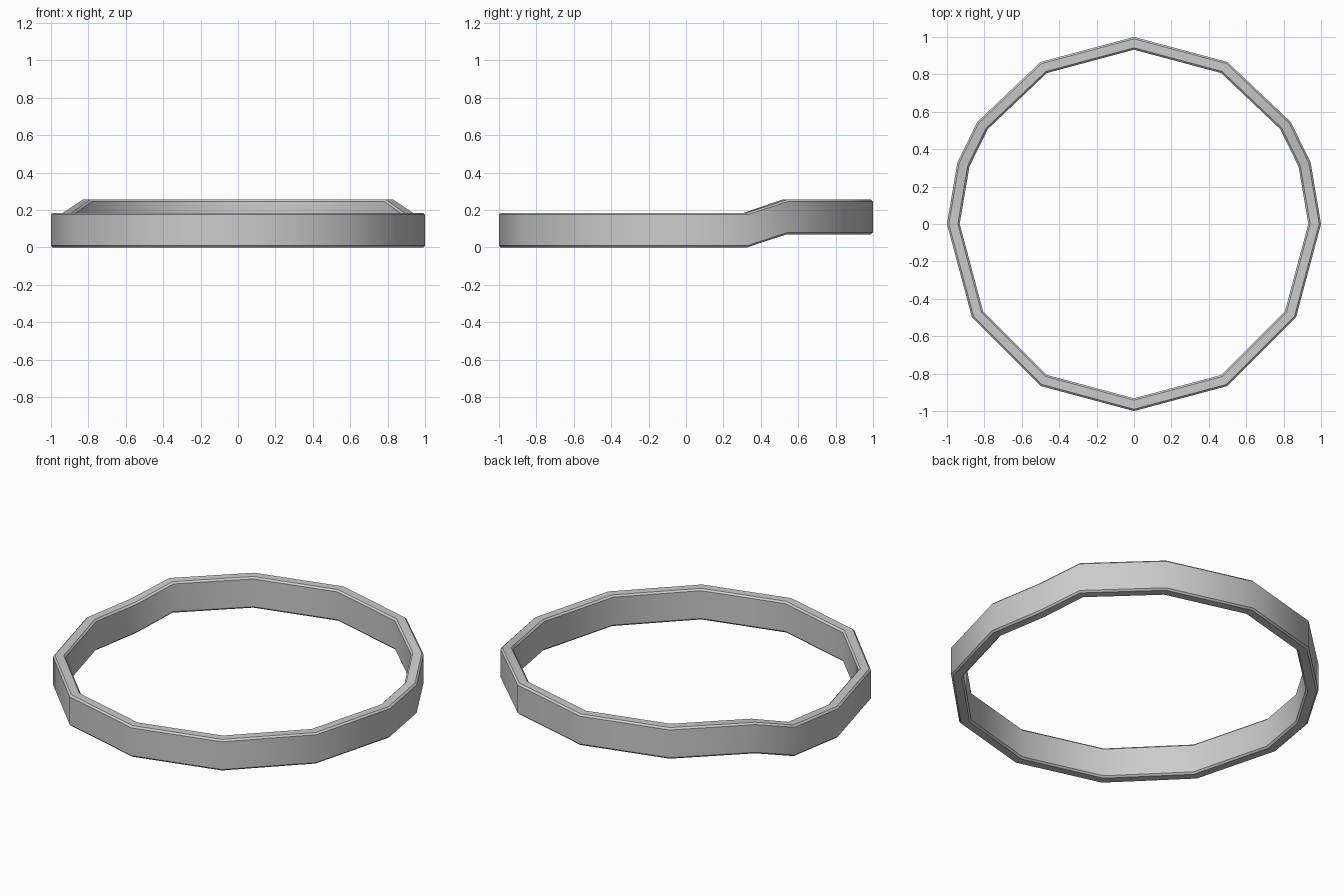
import bpy, bmesh
from math import sin, cos, radians

if "Cube" in bpy.data.objects:
    bpy.data.objects.remove(bpy.data.objects["Cube"])

# Ring stations: right-hand angles, mirrored to the left; back section is raised
right = [-60, -30, 0, 19.2, 33, 60]
angles = [-90] + right + [90] + [180 - a for a in reversed(right)]
LIFT, H, R_OUT, R_IN, C = 0.07, 0.185, 1.0, 0.932, 0.01

# Chamfered rectangular cross-section (radius, height)
profile = [(R_OUT - C, 0), (R_OUT, C), (R_OUT, H - C), (R_OUT - C, H),
           (R_IN + C, H), (R_IN, H - C), (R_IN, C), (R_IN + C, 0)]

# Sweep the section round the ring
bm = bmesh.new()
rings = []
for a in angles:
    t = radians(a)
    lift = LIFT if sin(t) > 0.5 else 0.0
    rings.append([bm.verts.new((r * cos(t), r * sin(t), z + lift)) for r, z in profile])
n, m = len(rings), len(profile)
for i in range(n):
    p, q = rings[i], rings[(i + 1) % n]
    for j in range(m):
        k = (j + 1) % m
        bm.faces.new((p[j], q[j], q[k], p[k]))
bmesh.ops.recalc_face_normals(bm, faces=bm.faces)

mesh = bpy.data.meshes.new("stepped_ring")
bm.to_mesh(mesh)
bm.free()
ring = bpy.data.objects.new("stepped_ring", mesh)
bpy.context.collection.objects.link(ring)

# Smooth walls, sharp chamfers
bpy.context.view_layer.objects.active = ring
ring.select_set(True)
bpy.ops.object.shade_smooth_by_angle(angle=radians(35))
